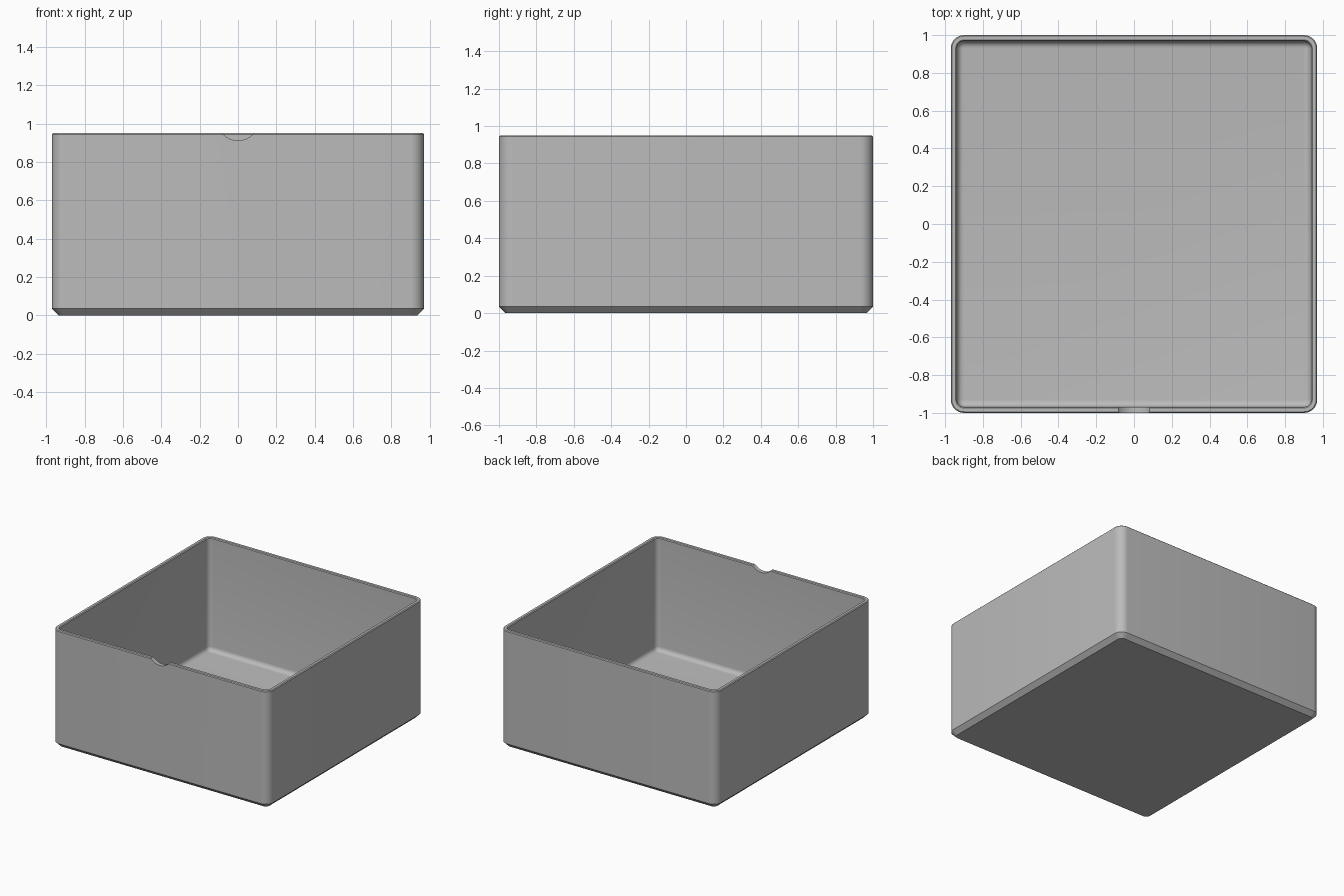
import bpy, bmesh
from math import sin, cos, pi, radians

default = bpy.data.objects.get("Cube")
if default:
    bpy.data.objects.remove(default, do_unlink=True)

HALF_X, HALF_Y, HEIGHT = 0.97, 1.0, 0.95
CORNER, WALL, CHAMFER, FLOOR = 0.07, 0.032, 0.035, 0.035
FILLET, RIM, STEPS = 0.035, 0.006, 8

grey = bpy.data.materials.new("plain grey")
grey.use_nodes = True
colour = (0.5, 0.5, 0.5, 1)
grey.diffuse_color = colour
grey.node_tree.nodes["Principled BSDF"].inputs["Base Color"].default_value = colour


def rounded_ring(bm, inset, z):
    """Rounded rectangle of vertices, pulled in from the outer wall."""
    r = max(CORNER - inset, 0.012)
    cx, cy = HALF_X - inset - r, HALF_Y - inset - r
    ring = []
    for quarter, (sx, sy) in enumerate([(1, 1), (-1, 1), (-1, -1), (1, -1)]):
        for i in range(STEPS + 1):
            a = (quarter + i / STEPS) * pi / 2
            ring.append(bm.verts.new((sx * cx + r * cos(a), sy * cy + r * sin(a), z)))
    return ring


# Wall section: underside, outside, rim, inside, floor fillet
section = [(CHAMFER, 0), (0, CHAMFER), (0, HEIGHT - RIM), (RIM, HEIGHT),
           (WALL - RIM, HEIGHT), (WALL, HEIGHT - RIM)]
for i in range(6):
    a = i / 5 * pi / 2
    section.append((WALL + FILLET * (1 - cos(a)), FLOOR + FILLET * (1 - sin(a))))

# Open box shell
bm = bmesh.new()
rings = [rounded_ring(bm, *point) for point in section]
for low, high in zip(rings, rings[1:]):
    for i in range(len(low)):
        j = (i + 1) % len(low)
        bm.faces.new((low[i], low[j], high[j], high[i]))
bm.faces.new(rings[0][::-1])
bm.faces.new(rings[-1])
bmesh.ops.recalc_face_normals(bm, faces=bm.faces[:])
mesh = bpy.data.meshes.new("open_box")
bm.to_mesh(mesh)
bm.free()
box = bpy.data.objects.new("open_box", mesh)
bpy.context.collection.objects.link(box)
mesh.materials.append(grey)

# Finger notch in the front rim
NOTCH_W, NOTCH_D = 0.082, 0.038
radius = (NOTCH_W ** 2 + NOTCH_D ** 2) / (2 * NOTCH_D)
bpy.ops.mesh.primitive_cylinder_add(
    vertices=64, radius=radius, depth=0.2, rotation=(pi / 2, 0, 0),
    location=(0, -HALF_Y, HEIGHT - NOTCH_D + radius))
cutter = bpy.context.object
cutter.name = "notch_cutter"
cutter.hide_render = True
cutter.data.materials.append(grey)
cut = box.modifiers.new("finger_notch", "BOOLEAN")
cut.operation = "DIFFERENCE"
cut.solver = "EXACT"
cut.object = cutter

bpy.ops.object.select_all(action="DESELECT")
box.select_set(True)
bpy.context.view_layer.objects.active = box
bpy.ops.object.modifier_apply(modifier=cut.name)
bpy.data.objects.remove(cutter, do_unlink=True)
bpy.ops.object.shade_smooth_by_angle(angle=radians(30))
